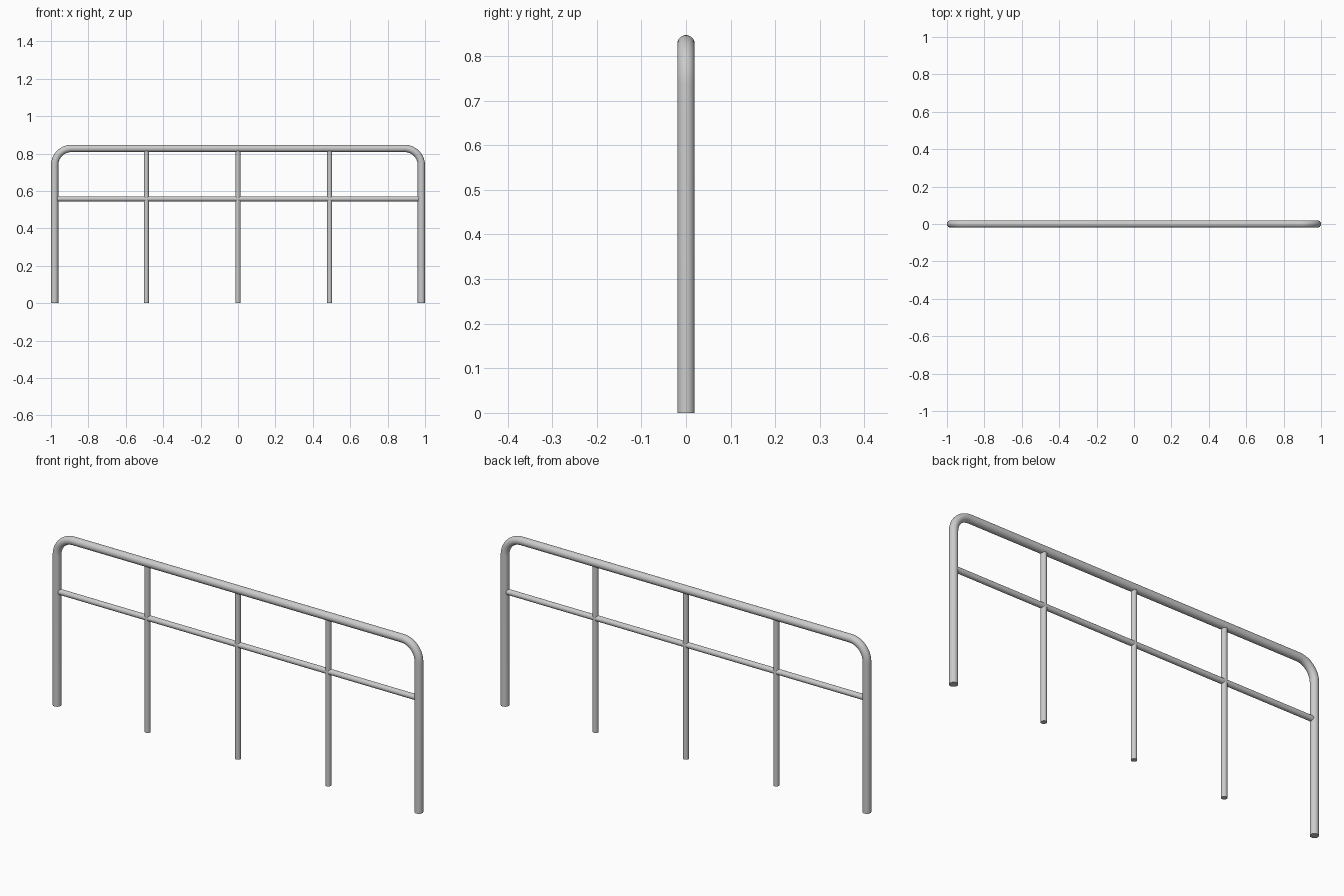
import bpy
import math

if "Cube" in bpy.data.objects:
    bpy.data.objects.remove(bpy.data.objects["Cube"])

HALF_W = 0.9805     # centreline of the outer legs
TOP_Z = 0.8275      # centreline of the top rail
BEND = 0.09         # centreline bend radius
R_MAIN, R_THIN = 0.0195, 0.0135
MID_Z = 0.558


def tube(name, points, radius):
    """Capped round tube swept along points, converted to a mesh."""
    curve = bpy.data.curves.new(name, 'CURVE')
    curve.dimensions = '3D'
    curve.bevel_depth = radius
    curve.bevel_resolution = 14
    curve.use_fill_caps = True
    spline = curve.splines.new('POLY')
    spline.points.add(len(points) - 1)
    for p, (x, z) in zip(spline.points, points):
        p.co = (x, 0, z, 1)
    obj = bpy.data.objects.new(name, curve)
    bpy.context.collection.objects.link(obj)
    bpy.ops.object.select_all(action='DESELECT')
    obj.select_set(True)
    bpy.context.view_layer.objects.active = obj
    bpy.ops.object.convert(target='MESH')
    bpy.ops.object.shade_smooth_by_angle(angle=math.radians(40))
    return bpy.context.object


# Outer frame: two legs and the top rail as one bent tube
steps = 14
arc = []
for i in range(steps + 1):
    a = math.pi / 2 * i / steps
    arc.append((HALF_W - BEND + BEND * math.cos(a),
                TOP_Z - BEND + BEND * math.sin(a)))
right = [(HALF_W, 0)] + arc
left = [(-x, z) for x, z in reversed(right)]
tube("outer_frame", right + left, R_MAIN)

# Middle rail, ends tucked into the legs
tube("middle_rail", [(-HALF_W, MID_Z), (HALF_W, MID_Z)], R_THIN)

# Thin upright posts, tops tucked into the top rail
for i, x in enumerate((-0.49, 0, 0.49)):
    tube(f"upright_post_{i + 1}", [(x, 0), (x, TOP_Z)], R_THIN)
